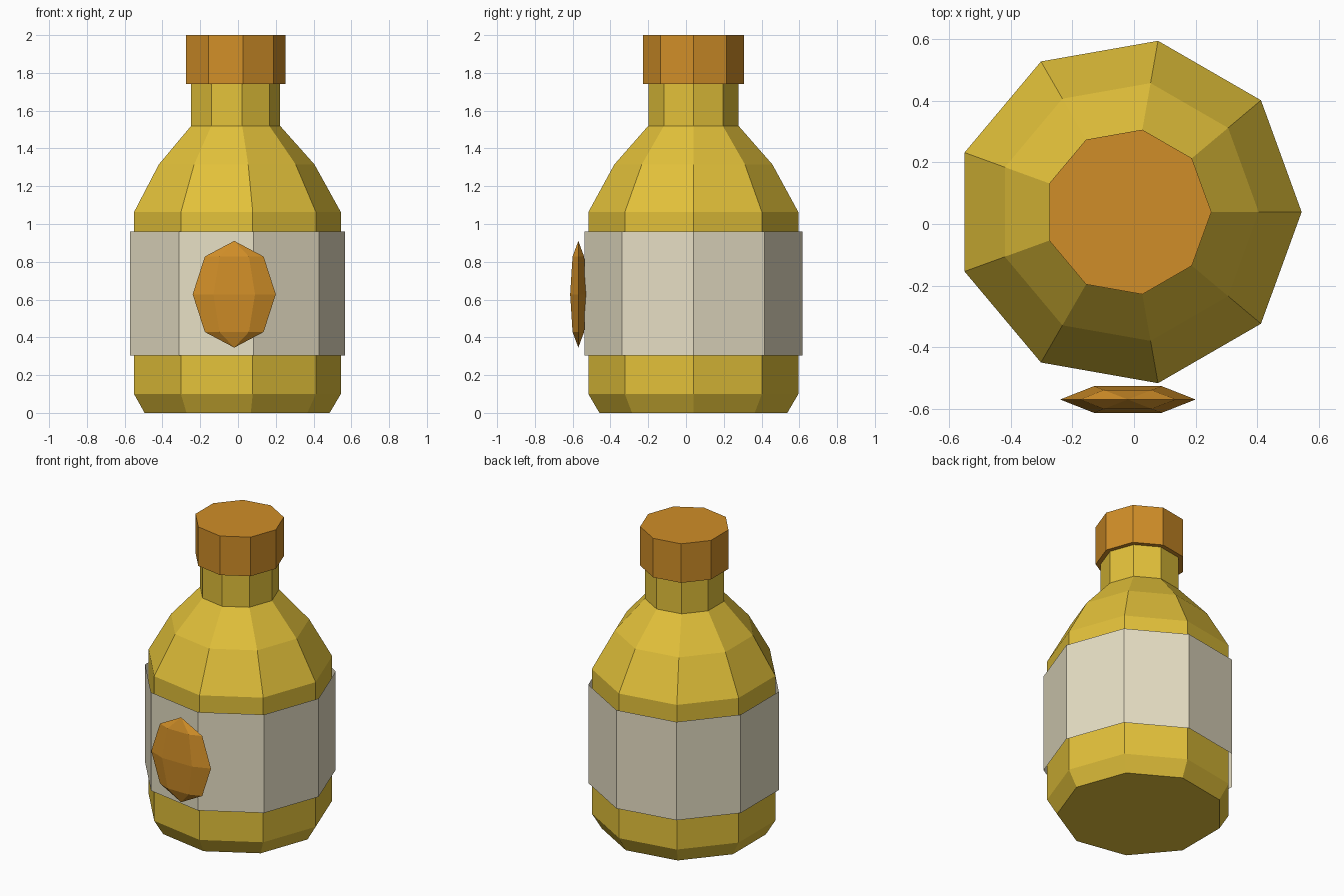
import bpy, bmesh
from math import sin, cos, pi

if "Cube" in bpy.data.objects:
    bpy.data.objects.remove(bpy.data.objects["Cube"])


def material(name, rgb):
    m = bpy.data.materials.new(name)
    m.diffuse_color = (*rgb, 1)
    m.use_nodes = True
    m.node_tree.nodes["Principled BSDF"].inputs["Base Color"].default_value = m.diffuse_color
    return m


def lathe(name, profile, sides, mat, loc, depth=1.0, capped=True):
    """Flat-faced turned shape from (radius, z) points, first corner on +x."""
    bm = bmesh.new()
    rings = [[bm.verts.new((r * cos(2 * pi * i / sides),
                            r * sin(2 * pi * i / sides) * depth, z))
              for i in range(sides)] for r, z in profile]
    for a, b in zip(rings, rings[1:]):
        for i in range(sides):
            j = (i + 1) % sides
            bm.faces.new((a[i], a[j], b[j], b[i]))
    if capped:
        bm.faces.new(rings[0][::-1])
        bm.faces.new(rings[-1])
    bmesh.ops.remove_doubles(bm, verts=bm.verts, dist=1e-5)
    me = bpy.data.meshes.new(name)
    bm.to_mesh(me)
    bm.free()
    me.materials.append(mat)
    ob = bpy.data.objects.new(name, me)
    ob.location = loc
    bpy.context.collection.objects.link(ob)
    return ob


glass = material("yellow_glass", (0.76, 0.53, 0.042))
paper = material("cream_paper", (0.79, 0.73, 0.55))
orange = material("orange", (0.63, 0.27, 0.021))
axis = (-0.02, 0.039, 0)

# Bottle: chamfered foot, straight wall, two-step shoulder, neck
lathe("bottle", [(0.505, 0), (0.5645, 0.10), (0.5645, 1.063), (0.425, 1.315),
                 (0.2425, 1.52), (0.2425, 1.75)], 9, glass, axis)

# Cap
lathe("cap", [(0.2715, 1.74), (0.2715, 2.0)], 9, orange, axis)

# Label: open paper sleeve
lathe("label", [(0.586, 0.305), (0.586, 0.96)], 9, paper, axis, capped=False)

# Flattened six-sided badge on the front
badge = [(0.22 * sin(pi * k / 4), -0.2825 * cos(pi * k / 4)) for k in range(5)]
lathe("label_badge", badge, 6, orange, (-0.02, -0.57, 0.628),
      depth=0.05 / 0.22, capped=False)
